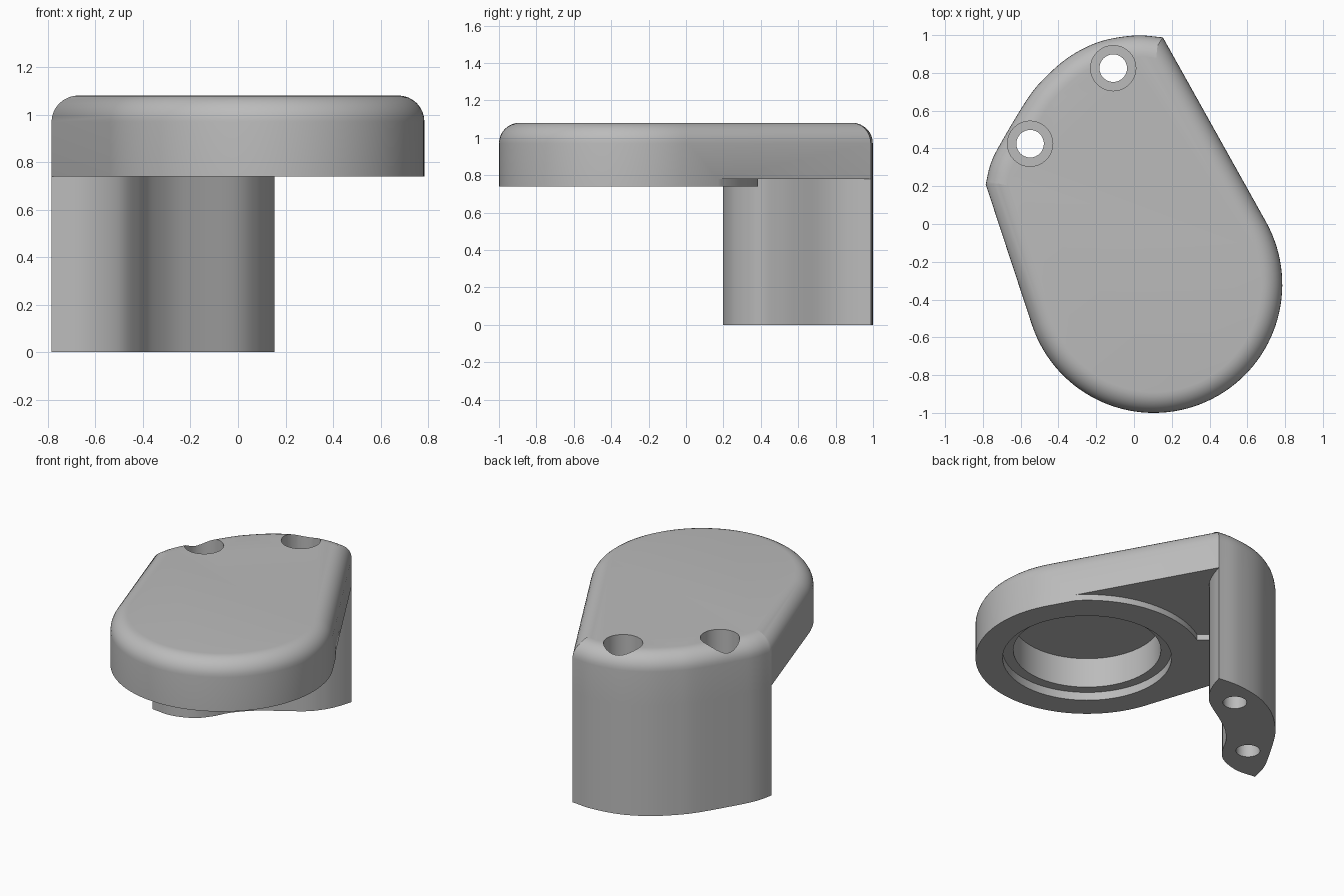
import bpy, bmesh
from math import cos, sin, radians
from mathutils import Vector

cube = bpy.data.objects.get("Cube")
if cube:
    bpy.data.objects.remove(cube, do_unlink=True)

HEAD = (0.105, -0.32)          # centre of the round head
UNDER, TOP = 0.74, 1.08        # plate underside and top
STEPS = 6

grey = bpy.data.materials.new("grey")
grey.use_nodes = True
grey.diffuse_color = (0.5, 0.5, 0.5, 1)
grey.node_tree.nodes["Principled BSDF"].inputs["Base Color"].default_value = (0.5, 0.5, 0.5, 1)


def arc(centre, radius, start, end, count):
    angles = [radians(start + (end - start) * i / count) for i in range(count + 1)]
    return [(centre[0] + radius * cos(a), centre[1] + radius * sin(a)) for a in angles]


def smooth_curve(points):
    """Curve through the points, STEPS pieces per span."""
    p = [Vector(q) for q in points]
    p = [2 * p[0] - p[1]] + p + [2 * p[-1] - p[-2]]
    out = []
    for a, b, c, d in zip(p, p[1:], p[2:], p[3:]):
        for i in range(STEPS):
            t = i / STEPS
            out.append(tuple(0.5 * (2 * b + (c - a) * t + (2 * a - 5 * b + 4 * c - d) * t * t
                                    + (3 * b - a - 3 * c + d) * t ** 3)))
    return out + [tuple(points[-1])]


def prism(name, outline, low, high, fillet=0):
    bm = bmesh.new()
    base = bm.faces.new([bm.verts.new((x, y, low)) for x, y in outline])
    ext = bmesh.ops.extrude_face_region(bm, geom=[base])["geom"]
    bmesh.ops.translate(bm, vec=(0, 0, high - low),
                        verts=[v for v in ext if isinstance(v, bmesh.types.BMVert)])
    bmesh.ops.recalc_face_normals(bm, faces=bm.faces)
    if fillet:
        rim = [e for e in bm.edges if all(v.co.z > high - 0.001 for v in e.verts)]
        bmesh.ops.bevel(bm, geom=rim, offset=fillet, segments=8, profile=0.5, affect='EDGES')
    mesh = bpy.data.meshes.new(name)
    bm.to_mesh(mesh)
    bm.free()
    mesh.materials.append(grey)
    obj = bpy.data.objects.new(name, mesh)
    bpy.context.collection.objects.link(obj)
    return obj


def combine(target, tool, operation):
    mod = target.modifiers.new("cut", 'BOOLEAN')
    mod.operation, mod.solver, mod.object = operation, 'EXACT', tool
    bpy.context.view_layer.objects.active = target
    bpy.ops.object.modifier_apply(modifier=mod.name)
    bpy.data.objects.remove(tool, do_unlink=True)


# Outer wall and inner wall of the post, both running left to right
outer = smooth_curve([(-0.785, 0.21), (-0.76, 0.315), (-0.71, 0.42), (-0.566, 0.66), (-0.47, 0.776),
                      (-0.34, 0.887), (-0.18, 0.966), (0.005, 0.998), (0.153, 0.988)])
inner = smooth_curve([(-0.785, 0.21), (-0.64, 0.2), (-0.5, 0.25), (-0.42, 0.34), (-0.37, 0.43),
                      (-0.28, 0.53), (-0.17, 0.61), (0, 0.72), (0.08, 0.81), (0.125, 0.9), (0.153, 0.988)])

# Teardrop plate with a rounded top rim
bracket = prism("bracket", arc(HEAD, 0.68, 199, 389, 64) + outer[::-1], UNDER, TOP, 0.11)

# Shallow relief under the plate, between head ring and post
relief = arc(HEAD, 0.705, 25, 122, 32) + inner[3 * STEPS + 3:] + [(0.3, 1.05), (0.95, 0.1)]
combine(bracket, prism("relief_cutter", relief, UNDER - 0.1, 0.78), 'DIFFERENCE')

# Stepped round socket in the head
for radius, depth in ((0.515, 0.055), (0.45, 0.255)):
    ring = arc(HEAD, radius, 0, 360, 64)[:-1]
    combine(bracket, prism("socket_cutter", ring, UNDER - 0.1, UNDER + depth), 'DIFFERENCE')

# Post
combine(bracket, prism("post", outer + inner[-2:0:-1], 0, UNDER), 'UNION')

# Two through holes with counterbores
for centre in ((-0.55, 0.425), (-0.11, 0.825)):
    for radius, floor in ((0.073, -0.1), (0.12, 0.78)):
        ring = arc(centre, radius, 0, 360, 32)[:-1]
        combine(bracket, prism("hole_cutter", ring, floor, TOP + 0.1), 'DIFFERENCE')

bpy.ops.object.select_all(action='DESELECT')
bracket.select_set(True)
bpy.context.view_layer.objects.active = bracket
bpy.ops.object.shade_smooth_by_angle(angle=radians(30))
